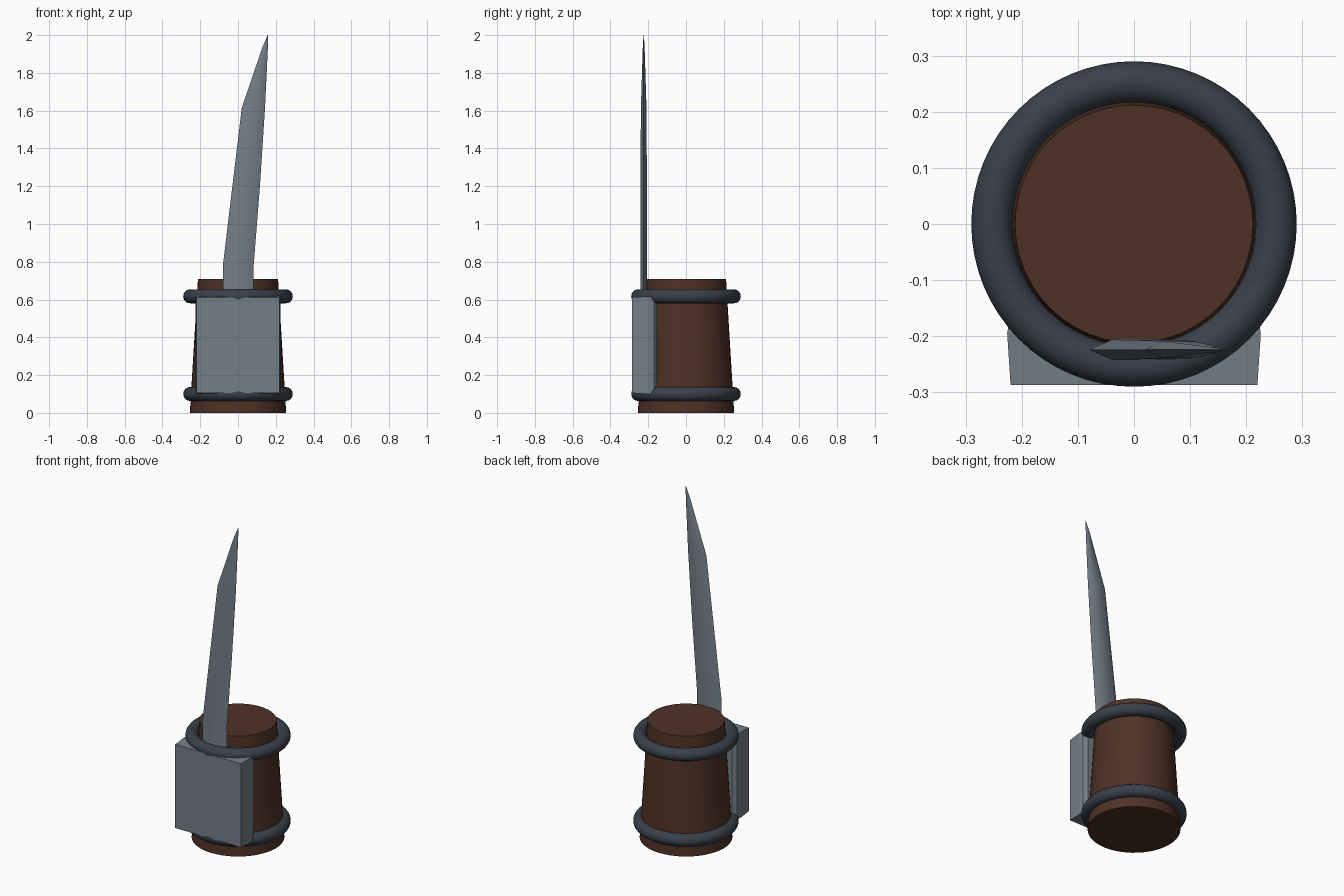
import bpy, bmesh, math

if "Cube" in bpy.data.objects:
    bpy.data.objects.remove(bpy.data.objects["Cube"])


def material(name, rgb):
    m = bpy.data.materials.new(name)
    m.diffuse_color = (*rgb, 1)
    m.use_nodes = True
    m.node_tree.nodes["Principled BSDF"].inputs["Base Color"].default_value = m.diffuse_color
    return m


wood = material("dark wood", (0.078, 0.031, 0.019))
iron = material("dark iron", (0.042, 0.051, 0.070))
steel = material("steel", (0.175, 0.208, 0.245))


def finish(ob, name, mat, angle=None):
    ob.name = name
    ob.data.materials.append(mat)
    bpy.ops.object.select_all(action='DESELECT')
    ob.select_set(True)
    bpy.context.view_layer.objects.active = ob
    if angle:
        bpy.ops.object.shade_smooth_by_angle(angle=math.radians(angle))


def loft(name, rings, mat, angle=None):
    """Skin a list of equal-length point rings and cap both ends."""
    bm = bmesh.new()
    vs = [[bm.verts.new(p) for p in ring] for ring in rings]
    n = len(vs[0])
    for a, b in zip(vs, vs[1:]):
        for i in range(n):
            j = (i + 1) % n
            bm.faces.new((a[i], a[j], b[j], b[i]))
    bm.faces.new(vs[0][::-1])
    bm.faces.new(vs[-1])
    bmesh.ops.recalc_face_normals(bm, faces=bm.faces)
    me = bpy.data.meshes.new(name)
    bm.to_mesh(me)
    bm.free()
    ob = bpy.data.objects.new(name, me)
    bpy.context.collection.objects.link(ob)
    finish(ob, name, mat, angle)


# Tapered wooden core
bpy.ops.mesh.primitive_cone_add(vertices=48, radius1=0.255, radius2=0.212,
                                depth=0.71, location=(0, 0, 0.355))
finish(bpy.context.object, "wooden_core", wood, 30)

# Two iron bands
for name, z in (("lower_band", 0.10), ("upper_band", 0.617)):
    bpy.ops.mesh.primitive_torus_add(major_segments=64, minor_segments=16,
                                     major_radius=0.253, minor_radius=0.037,
                                     location=(0, 0, z))
    finish(bpy.context.object, name, iron, 60)

# Front block with chamfered back edges: y, half width, bottom, top
sections = [(-0.287, 0.220, 0.105, 0.612), (-0.195, 0.226, 0.100, 0.617),
            (-0.170, 0.222, 0.100, 0.615), (-0.153, 0.200, 0.130, 0.575)]
loft("front_block", [[(-w, y, b), (w, y, b), (w, y, t), (-w, y, t)]
                     for y, w, b, t in sections], steel)

# Leaning blade: z, left x, right x, half thickness
profile = [(0.40, -0.080, 0.080, 0.018), (0.78, -0.080, 0.083, 0.018),
           (1.20, -0.030, 0.116, 0.017), (1.615, 0.020, 0.143, 0.015),
           (1.93, 0.127, 0.158, 0.005), (2.00, 0.157, 0.160, 0.001)]


def blade_ring(z, l, r, t):
    w, y = r - l, -0.224
    a, b = l + 0.25 * w, l + 0.72 * w
    return [(l, y, z), (a, y - t, z), (b, y - t, z),
            (r, y, z), (b, y + t, z), (a, y + t, z)]


loft("blade", [blade_ring(*p) for p in profile], steel, 35)
